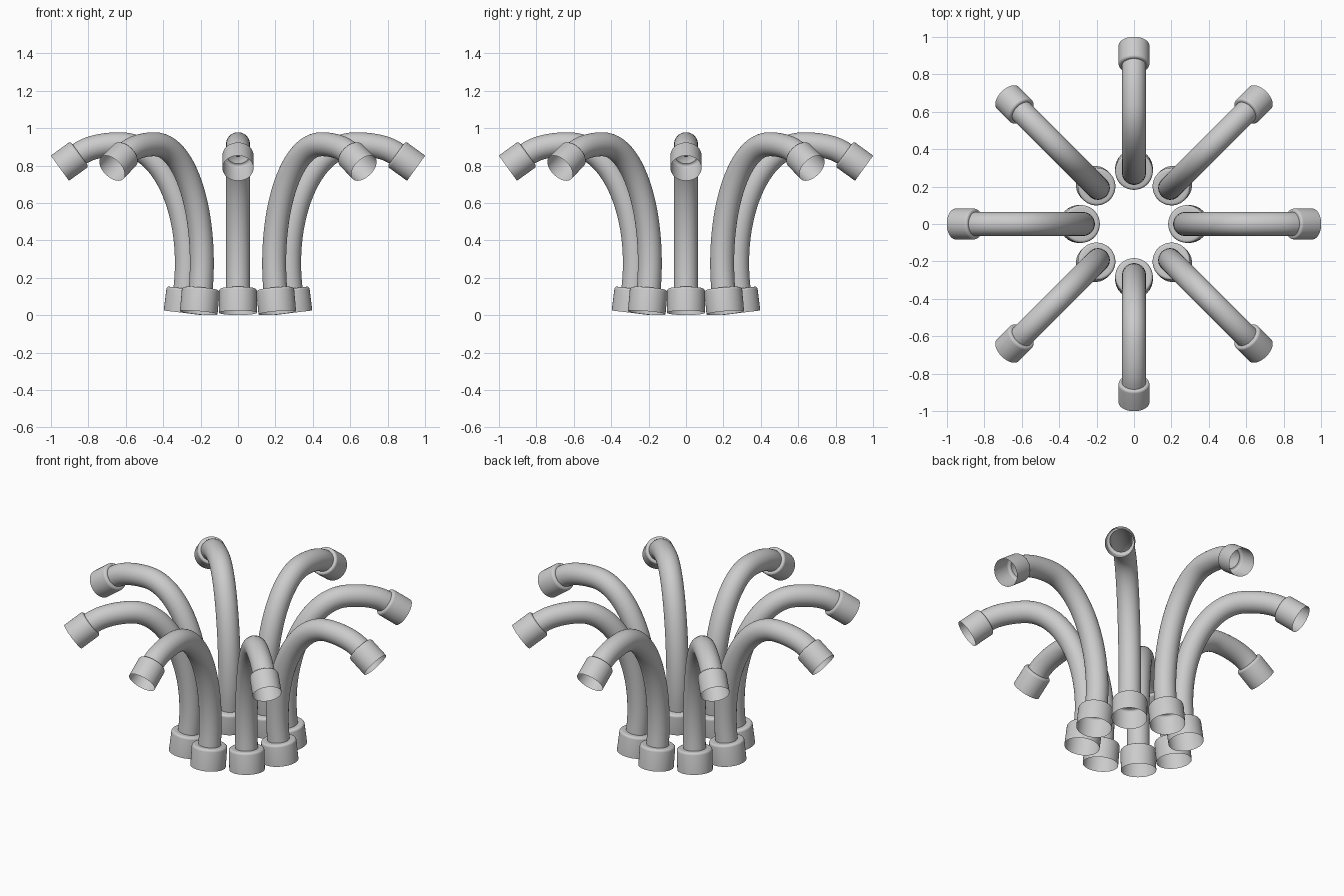
import bpy, math
from mathutils import Vector, geometry

if "Cube" in bpy.data.objects:
    bpy.data.objects.remove(bpy.data.objects["Cube"])

SIDES = 40

grey = bpy.data.materials.new("plain grey")
grey.diffuse_color = (0.6, 0.6, 0.6, 1)
grey.use_nodes = True
grey.node_tree.nodes["Principled BSDF"].inputs["Base Color"].default_value = grey.diffuse_color


def bezier(a, b, c, d, n):
    pts = [Vector((p[0], p[1], 0)) for p in (a, b, c, d)]
    return [Vector((p.x, p.y)) for p in geometry.interpolate_bezier(*pts, n)]


def collar(start, axis, length, radius, tube, bevel=0.014):
    """Rings of an open socket: shoulder, rounded edge, straight wall."""
    rings = [(start, axis, tube)]
    for k in range(5):
        a = k / 4 * math.pi / 2
        rings.append((start + axis * bevel * (1 - math.cos(a)), axis,
                      radius - bevel + bevel * math.sin(a)))
    rings.append((start + axis * length, axis, radius))
    return rings


TUBE = 0.064
base_top, base_axis = Vector((0.281, 0.142)), Vector((0.122, -0.9925))
tip_start, tip_axis = Vector((0.847, 0.862)), Vector((0.81, -0.586))

# base socket, walked from the floor upwards
rings = [(p, -d, r) for p, d, r in
         reversed(collar(base_top, base_axis, 0.13, 0.101, TUBE))]

# bent tube: rises, arches over and droops outwards
path = bezier(base_top, (0.235, 0.55), (0.40, 0.914), (0.63, 0.914), 26)
path += bezier((0.63, 0.914), (0.70, 0.914), (0.79, 0.903), tip_start, 12)[1:]
for i in range(1, len(path) - 1):
    rings.append((path[i], (path[i + 1] - path[i - 1]).normalized(), TUBE))

# socket at the drooping tip
rings += collar(tip_start, tip_axis, 0.13, 0.083, TUBE)

# sweep the circle through all rings
verts, faces = [], []
for p, d, r in rings:
    for j in range(SIDES):
        a = 2 * math.pi * j / SIDES
        c, s = r * math.cos(a), r * math.sin(a)
        verts.append((p.x + d.y * c, s, p.y - d.x * c))
for i in range(len(rings) - 1):
    for j in range(SIDES):
        k = (j + 1) % SIDES
        faces.append((i * SIDES + j, i * SIDES + k,
                      (i + 1) * SIDES + k, (i + 1) * SIDES + j))
mesh = bpy.data.meshes.new("bent_pipe")
mesh.from_pydata(verts, [], faces)
mesh.materials.append(grey)

# eight pipes in a ring
for n in range(8):
    ob = bpy.data.objects.new(f"bent_pipe_{n + 1}", mesh)
    ob.rotation_euler.z = n * math.pi / 4
    bpy.context.collection.objects.link(ob)
    if n == 0:
        ob.select_set(True)
        bpy.context.view_layer.objects.active = ob
        bpy.ops.object.shade_smooth_by_angle(angle=math.radians(40))
